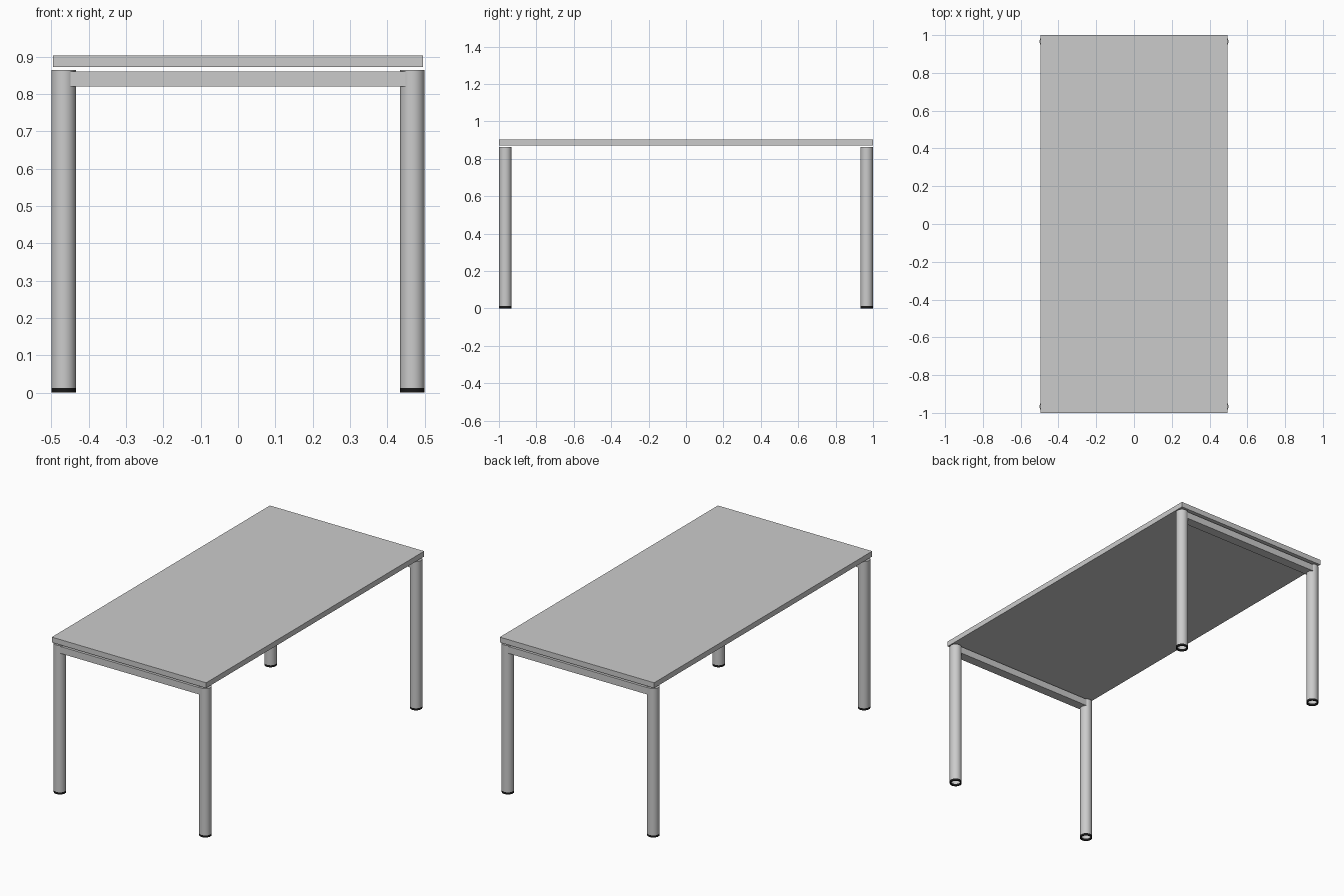
import bpy, bmesh
from math import radians
from mathutils import Vector

if "Cube" in bpy.data.objects:
    bpy.data.objects.remove(bpy.data.objects["Cube"])

LEG_X, LEG_Y, R, RI = 0.467, 0.966, 0.033, 0.027
FOOT_H, LEG_TOP = 0.012, 0.864

black = bpy.data.materials.new("black_plastic")
black.diffuse_color = (0.01, 0.01, 0.01, 1)
black.use_nodes = True
black.node_tree.nodes["Principled BSDF"].inputs["Base Color"].default_value = black.diffuse_color


def finish(name, bm, location):
    bmesh.ops.remove_doubles(bm, verts=bm.verts, dist=1e-5)
    bmesh.ops.recalc_face_normals(bm, faces=bm.faces)
    mesh = bpy.data.meshes.new(name)
    bm.to_mesh(mesh)
    bm.free()
    obj = bpy.data.objects.new(name, mesh)
    obj.location = location
    bpy.context.collection.objects.link(obj)
    return obj


def box(name, center, size):
    bm = bmesh.new()
    bmesh.ops.create_cube(bm, size=1)
    bmesh.ops.scale(bm, vec=size, verts=bm.verts)
    return finish(name, bm, center)


def lathe(name, profile, location, steps=32):
    # spin an (radius, height) profile around z
    bm = bmesh.new()
    verts = [bm.verts.new((r, 0, z)) for r, z in profile]
    edges = [bm.edges.new(pair) for pair in zip(verts, verts[1:])]
    bmesh.ops.spin(bm, geom=verts + edges, cent=(0, 0, 0), axis=(0, 0, 1),
                   angle=radians(360), steps=steps)
    obj = finish(name, bm, location)
    bpy.ops.object.select_all(action='DESELECT')
    obj.select_set(True)
    bpy.context.view_layer.objects.active = obj
    bpy.ops.object.shade_smooth_by_angle(angle=radians(35))
    return obj


# Table top, floating slightly above the frame
box("table_top", (0, 0, 0.888), (0.991, 2.0, 0.031))

# Tubular legs, open at the bottom, with black foot rings
leg_profile = [(0, LEG_TOP), (R, LEG_TOP), (R, FOOT_H), (RI, FOOT_H),
               (RI, LEG_TOP - 0.006), (0, LEG_TOP - 0.006)]
foot_profile = [(R, FOOT_H), (R, 0), (RI, 0), (RI, FOOT_H), (R, FOOT_H)]

for sy, end in ((-1, "front"), (1, "back")):
    for sx, side in ((-1, "left"), (1, "right")):
        pos = Vector((sx * LEG_X, sy * LEG_Y, 0))
        lathe(f"{end}_{side}_leg", leg_profile, pos)
        foot = lathe(f"{end}_{side}_foot", foot_profile, pos)
        foot.data.materials.append(black)
    # Cross rail joining the two legs of this end
    box(f"{end}_rail", (0, sy * LEG_Y, 0.84), (0.9, 0.055, 0.04))
